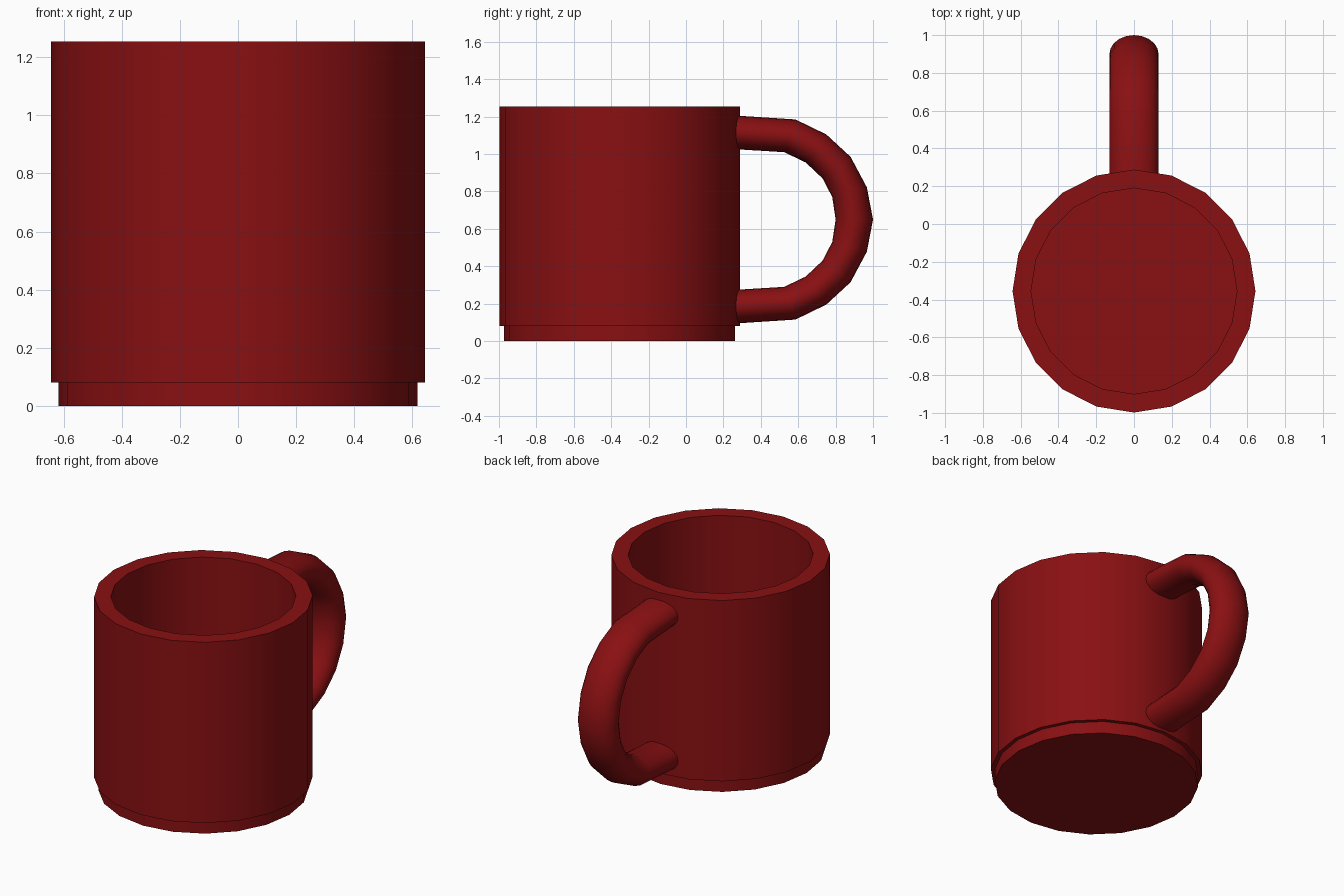
import bpy, bmesh, math

if "Cube" in bpy.data.objects:
    bpy.data.objects.remove(bpy.data.objects["Cube"])

red = bpy.data.materials.new("red_glaze")
red.diffuse_color = (0.25, 0.005, 0.006, 1)
red.use_nodes = True
red.node_tree.nodes["Principled BSDF"].inputs["Base Color"].default_value = red.diffuse_color


def skin(name, rings):
    """Join successive closed rings of points with quads and cap both ends."""
    bm = bmesh.new()
    loops = [[bm.verts.new(p) for p in ring] for ring in rings]
    n = len(loops[0])
    for a, b in zip(loops, loops[1:]):
        for i in range(n):
            j = (i + 1) % n
            bm.faces.new((a[i], a[j], b[j], b[i]))
    bm.faces.new(loops[0])
    bm.faces.new(loops[-1])
    bmesh.ops.recalc_face_normals(bm, faces=bm.faces)
    mesh = bpy.data.meshes.new(name)
    bm.to_mesh(mesh)
    bm.free()
    mesh.materials.append(red)
    obj = bpy.data.objects.new(name, mesh)
    bpy.context.collection.objects.link(obj)
    bpy.ops.object.select_all(action='DESELECT')
    obj.select_set(True)
    bpy.context.view_layer.objects.active = obj
    bpy.ops.object.shade_smooth_by_angle(angle=math.radians(35))
    return obj


def circle(n):
    return [(math.cos(2 * math.pi * i / n), math.sin(2 * math.pi * i / n)) for i in range(n)]


# Cup: 20-sided turned shell with stepped foot and hollow inside (radius, z)
CUP_Y = -0.355
profile = [(0.618, 0), (0.618, 0.08), (0.643, 0.08), (0.643, 1.254),
           (0.545, 1.254), (0.545, 0.09)]
skin("cup", [[(r * c, CUP_Y + r * s, z) for c, s in circle(20)] for r, z in profile])

# Handle: flattened tube; inner and outer edge points (y, z) of the upper half
MID_Z = 0.65
upper = [((0.23, 1.028), (0.23, 1.208)), ((0.525, 1.01), (0.585, 1.185)),
         ((0.64, 0.955), (0.75, 1.105)), ((0.73, 0.87), (0.88, 0.985)),
         ((0.782, 0.77), (0.967, 0.822))]
lower = [tuple((y, 2 * MID_Z - z) for y, z in pair) for pair in reversed(upper)]
sections = upper + [((0.80, MID_Z), (1.0, MID_Z))] + lower

rings = []
for (yi, zi), (yo, zo) in sections:
    cy, cz, hy, hz = (yi + yo) / 2, (zi + zo) / 2, (yo - yi) / 2, (zo - zi) / 2
    rings.append([(0.13 * c, cy + hy * s, cz + hz * s) for c, s in circle(20)])
skin("handle", rings)
